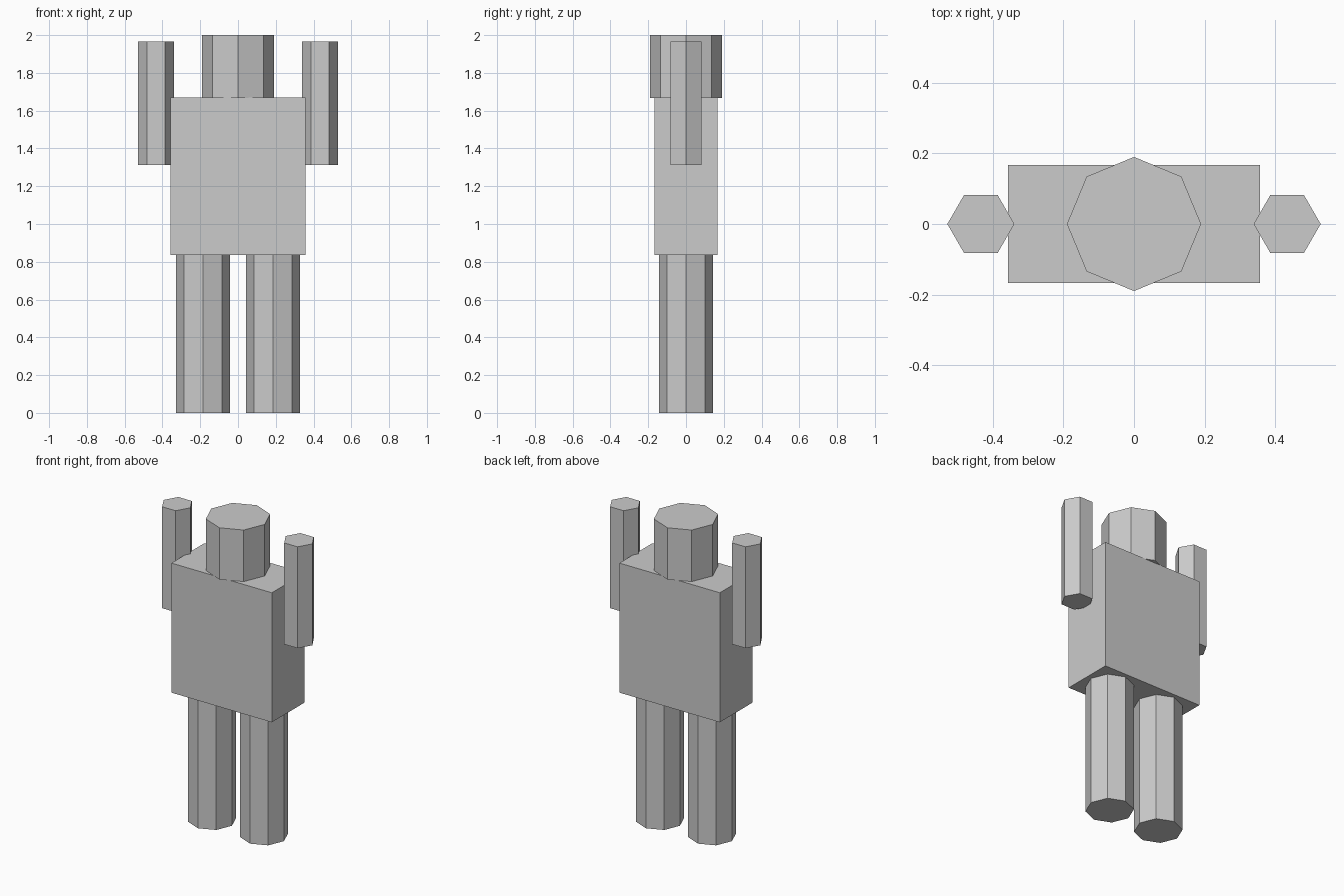
import bpy

default = bpy.data.objects.get("Cube")
if default:
    bpy.data.objects.remove(default, do_unlink=True)

grey = bpy.data.materials.new("plain grey")
grey.use_nodes = True
colour = (0.6, 0.6, 0.6, 1)
grey.diffuse_color = colour
grey.node_tree.nodes["Principled BSDF"].inputs["Base Color"].default_value = colour


def finish(name):
    ob = bpy.context.object
    ob.name = ob.data.name = name
    ob.data.materials.append(grey)
    return ob


def prism(name, sides, radius, x, bottom, top):
    """Upright prism with a corner pointing along +x."""
    bpy.ops.mesh.primitive_cylinder_add(
        vertices=sides, radius=radius, depth=top - bottom,
        location=(x, 0, (bottom + top) / 2))
    ob = finish(name)
    if sides == 6:  # turn the corners from y to x
        ob.rotation_euler.z = 3.14159 / 2
    return ob


# Torso block
bpy.ops.mesh.primitive_cube_add(size=1, location=(0, 0, 1.252))
torso = finish("torso")
torso.scale = (0.714, 0.333, 0.833)

# Head
prism("head", 8, 0.19, 0, 1.667, 2.0)

# Paired limbs, arms raised
for side, sign in (("left", 1), ("right", -1)):
    prism(side + "_arm", 6, 0.095, sign * 0.434, 1.313, 1.965)
    prism(side + "_leg", 8, 0.142, sign * 0.185, 0, 0.836)
